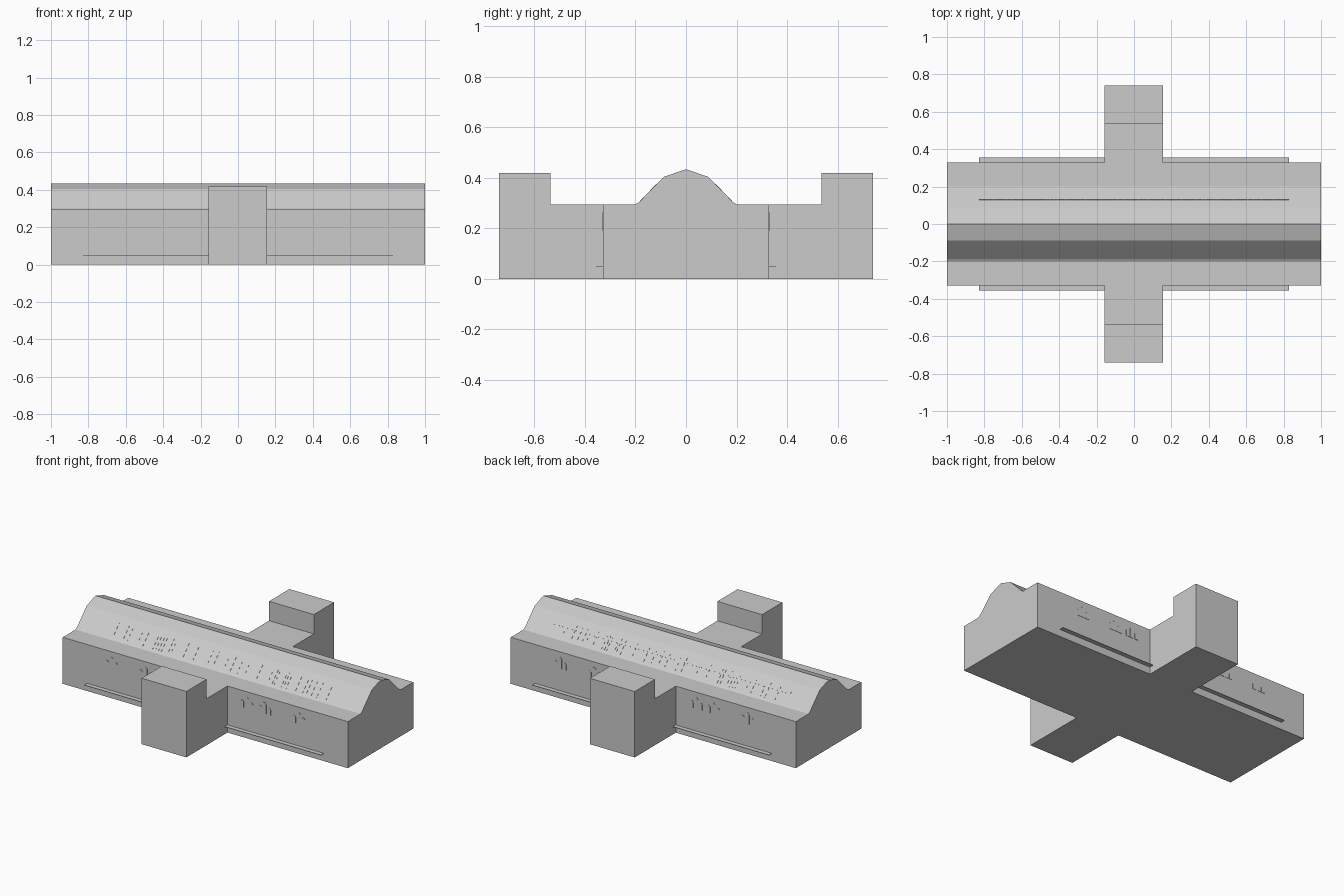
import bpy, math
from mathutils import Vector

if "Cube" in bpy.data.objects:
    bpy.data.objects.remove(bpy.data.objects["Cube"])

def prism(name, pts, to3d, a, b):
    """Extrude a closed 2D outline from a to b; to3d maps (u, v, depth) to xyz."""
    n = len(pts)
    verts = [to3d(u, v, a) for u, v in pts] + [to3d(u, v, b) for u, v in pts]
    faces = [tuple(range(n))[::-1], tuple(range(n, 2 * n))]
    faces += [(i, (i + 1) % n, n + (i + 1) % n, n + i) for i in range(n)]
    return finish(name, verts, faces)

def finish(name, verts, faces):
    import bmesh
    me = bpy.data.meshes.new(name)
    me.from_pydata([tuple(v) for v in verts], [], faces)
    bm = bmesh.new()
    bm.from_mesh(me)
    bmesh.ops.recalc_face_normals(bm, faces=bm.faces)
    bm.to_mesh(me)
    bm.free()
    ob = bpy.data.objects.new(name, me)
    bpy.context.collection.objects.link(ob)
    return ob

BOX = [(0, 1, 3, 2), (4, 6, 7, 5), (0, 4, 5, 1), (2, 3, 7, 6), (0, 2, 6, 4), (1, 5, 7, 3)]

# Main hall: long block with flat eaves and a raised faceted roof
half = [(0.328, 0), (0.328, 0.295), (0.20, 0.295), (0.187, 0.303), (0.087, 0.404)]
profile = half + [(0, 0.434)] + [(-y, z) for y, z in reversed(half)]
prism("main_hall", profile, lambda u, v, d: (d, u, v), -1, 1)

# Cross wings: low link and taller end block, front and back
wing = [(0.328, 0), (0.74, 0), (0.74, 0.418), (0.537, 0.418), (0.537, 0.295), (0.328, 0.295)]
for side, label in ((-1, "front"), (1, "back")):
    prism(label + "_wing", wing, lambda u, v, d: (d, side * u, v), -0.158, 0.156)

    # Thin ledges low on the walls, either side of the wing
    for x0, x1 in ((-0.83, -0.158), (0.156, 0.83)):
        prism(label + "_ledge", [(0.328, 0.046), (0.356, 0.046), (0.356, 0.049), (0.328, 0.049)],
              lambda u, v, d: (d, side * u, v), x0, x1)

    # Window groups: a tall arch between two shorter ones, barely proud of the wall
    def arch(cx, w, z0, z1):
        r = w / 2
        curve = [(cx + r * math.cos(math.pi * i / 6), z1 - r + r * math.sin(math.pi * i / 6))
                 for i in range(7)]
        outline = [(cx + r, z0)] + curve + [(cx - r, z0)]
        prism(label + "_window", outline, lambda u, v, d: (u, side * d, v), 0.326, 0.330)

    for cx in (-0.66, -0.42, -0.30, 0.29, 0.415, 0.655):
        arch(cx, 0.028, 0.19, 0.262)
        arch(cx - 0.032, 0.026, 0.19, 0.236)
        arch(cx + 0.032, 0.026, 0.19, 0.236)

    # Fine glazing bars lying on the steep roof slope
    lo, hi = Vector((0, 0.187, 0.303)), Vector((0, 0.087, 0.404))
    normal = Vector((0, 0.101, 0.100)).normalized()
    verts, faces = [], []

    def slope_bar(x0, x1, t0, t1):
        base = len(verts)
        for x in (x0, x1):
            for t in (t0, t1):
                for h in (-0.001, 0.0012):
                    p = lo.lerp(hi, t) + normal * h
                    verts.append((x, side * p.y, p.z))
        faces.extend(tuple(base + i for i in f) for f in BOX)

    for x in (-0.75, -0.68, -0.65, -0.58, -0.54, -0.47, -0.45, -0.43, -0.41, -0.365, -0.345,
              -0.26, -0.19, -0.09, -0.05, 0.025, 0.07, 0.12, 0.17, 0.255, 0.335, 0.365,
              0.38, 0.43, 0.445, 0.465, 0.53, 0.58, 0.605, 0.64, 0.68, 0.745):
        slope_bar(x - 0.001, x + 0.001, 0.05, 0.70)
    # Back slope also carries a long narrow rail
    if side == 1:
        slope_bar(-0.83, 0.83, 0.48, 0.58)
    finish(label + "_glazing_bars", verts, faces)
